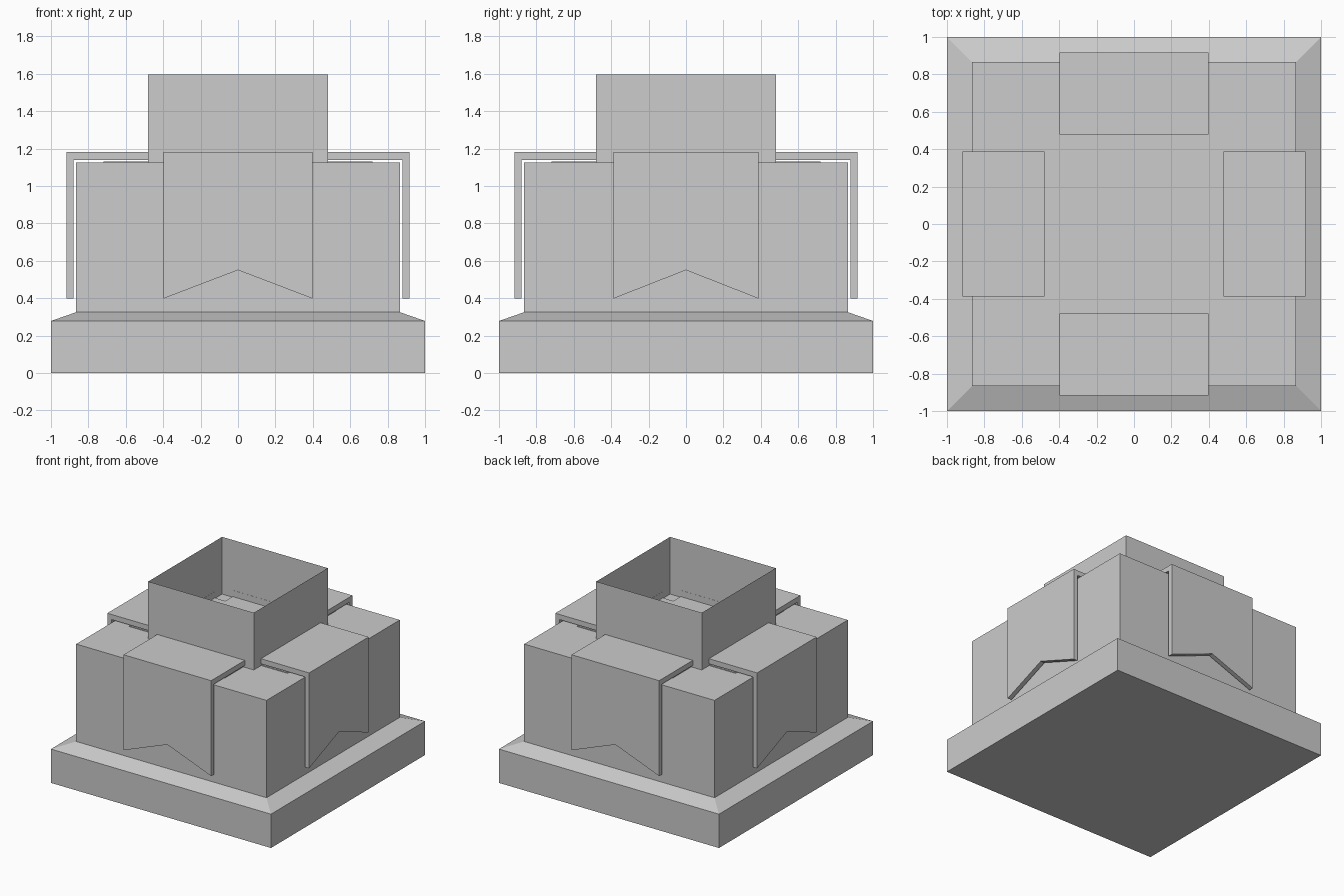
import bpy
import bmesh
import math
from mathutils import Matrix

cube = bpy.data.objects.get("Cube")
if cube:
    bpy.data.objects.remove(cube, do_unlink=True)

# Single plain grey material
grey = bpy.data.materials.new("plain grey")
grey.use_nodes = True
colour = (0.604, 0.604, 0.604, 1.0)
grey.diffuse_color = colour
grey.node_tree.nodes["Principled BSDF"].inputs["Base Color"].default_value = colour


def finish(name, bm):
    bmesh.ops.recalc_face_normals(bm, faces=bm.faces)
    mesh = bpy.data.meshes.new(name)
    bm.to_mesh(mesh)
    bm.free()
    mesh.materials.append(grey)
    obj = bpy.data.objects.new(name, mesh)
    bpy.context.collection.objects.link(obj)
    return obj


def square_stack(name, levels, bottom=True, top=True):
    """Join square rings given as (half width x, half width y, z)."""
    bm = bmesh.new()
    rings = [[bm.verts.new((sx * hx, sy * hy, z))
              for sx, sy in ((-1, -1), (1, -1), (1, 1), (-1, 1))]
             for hx, hy, z in levels]
    for a, b in zip(rings, rings[1:]):
        for i in range(4):
            j = (i + 1) % 4
            bm.faces.new((a[i], a[j], b[j], b[i]))
    if bottom:
        bm.faces.new(rings[0][::-1])
    if top:
        bm.faces.new(rings[-1])
    return finish(name, bm)


def banner(name, half_width, angle):
    """Cloth folded over the edge, with a notched lower hem."""
    inner, outer, face = 0.479, 0.917, 0.88
    top, under, hem, notch = 1.182, 1.14, 0.398, 0.55
    bm = bmesh.new()
    rows = []
    for x, low in ((-half_width, hem), (0, notch), (half_width, hem)):
        profile = ((inner, under), (inner, top), (outer, top),
                   (outer, low), (face, low), (face, under))
        rows.append([bm.verts.new((x, -y, z)) for y, z in profile])
    for a, b in zip(rows, rows[1:]):
        for i in range(6):
            j = (i + 1) % 6
            bm.faces.new((a[i], a[j], b[j], b[i]))
    # L-shaped side edges, split at the fold
    for row in (rows[0], rows[2]):
        bm.faces.new((row[0], row[1], row[2], row[5]))
        bm.faces.new((row[2], row[3], row[4], row[5]))
    bm.transform(Matrix.Rotation(angle, 4, 'Z'))
    return finish(name, bm)


# Plinth with sloped upper edge
square_stack("plinth", [(1, 1, 0), (1, 1, 0.278), (0.865, 0.865, 0.325)])

# Main block
square_stack("main_block", [(0.865, 0.865, 0.325), (0.865, 0.865, 1.125)])

# Thin pads beneath the banners
square_stack("pad_across", [(0.72, 0.385, 1.12), (0.72, 0.385, 1.13)])
square_stack("pad_along", [(0.385, 0.72, 1.12), (0.385, 0.72, 1.13)])

# Open-topped collar of single-sheet walls
square_stack("open_collar", [(0.48, 0.48, 1.125), (0.48, 0.48, 1.595)],
             bottom=False, top=False)

# One banner on each side
for i, side in enumerate(("front", "left", "back", "right")):
    banner(side + "_banner", 0.387 if i % 2 else 0.398, i * math.pi / 2)
